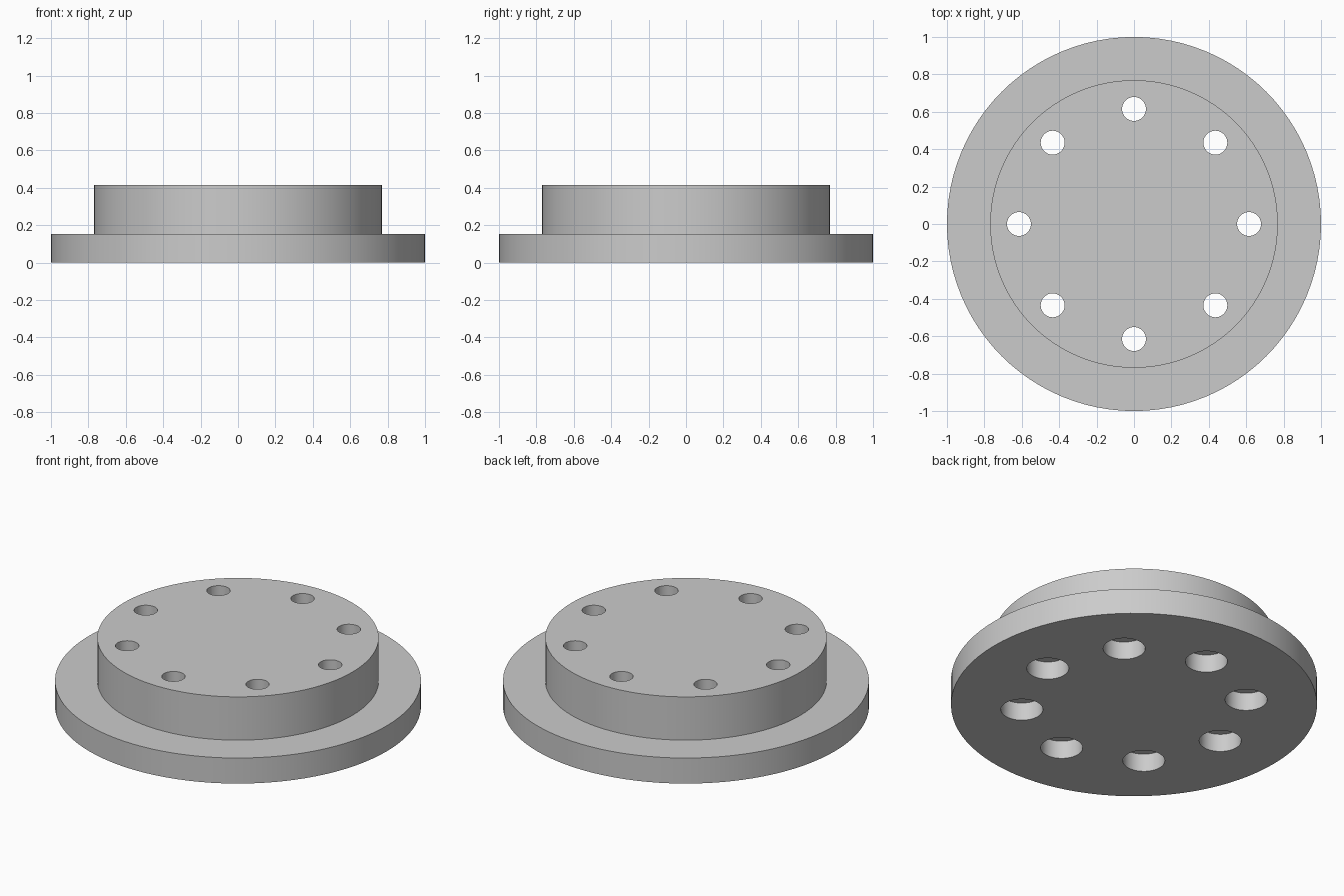
import bpy
import bmesh
import math

cube = bpy.data.objects.get("Cube")
if cube:
    bpy.data.objects.remove(cube, do_unlink=True)

FLANGE_R, FLANGE_TOP = 1.0, 0.154
HUB_R, HUB_TOP = 0.769, 0.415
BOLT_CIRCLE, BOLT_COUNT = 0.615, 8
HOLE_R, BORE_R, BORE_DEPTH = 0.064, 0.115, 0.108

grey = bpy.data.materials.new("plain grey metal")
grey.use_nodes = True
colour = (0.6, 0.6, 0.6, 1)
grey.diffuse_color = colour
grey.node_tree.nodes["Principled BSDF"].inputs["Base Color"].default_value = colour


def add_turned(bm, profile, segments, cx=0, cy=0):
    """Revolve (radius, height) points into a closed solid with flat end caps."""
    rings = []
    for r, z in profile:
        angles = [2 * math.pi * i / segments for i in range(segments)]
        rings.append([bm.verts.new((cx + r * math.cos(a), cy + r * math.sin(a), z))
                      for a in angles])
    for low, high in zip(rings, rings[1:]):
        for i in range(segments):
            j = (i + 1) % segments
            bm.faces.new((low[i], low[j], high[j], high[i]))
    bm.faces.new(rings[0][::-1])
    bm.faces.new(rings[-1])


def make_object(name, bm):
    bmesh.ops.recalc_face_normals(bm, faces=bm.faces)
    mesh = bpy.data.meshes.new(name)
    bm.to_mesh(mesh)
    bm.free()
    mesh.materials.append(grey)
    obj = bpy.data.objects.new(name, mesh)
    bpy.context.collection.objects.link(obj)
    return obj


# Flange with raised hub
bm = bmesh.new()
add_turned(bm, [(FLANGE_R, 0), (FLANGE_R, FLANGE_TOP),
                (HUB_R, FLANGE_TOP), (HUB_R, HUB_TOP)], 96)
flange = make_object("stepped_flange", bm)

# Bolt holes, counterbored from below
bm = bmesh.new()
for k in range(BOLT_COUNT):
    a = 2 * math.pi * k / BOLT_COUNT
    add_turned(bm, [(BORE_R, -0.1), (BORE_R, BORE_DEPTH),
                    (HOLE_R, BORE_DEPTH), (HOLE_R, HUB_TOP + 0.1)], 48,
               BOLT_CIRCLE * math.cos(a), BOLT_CIRCLE * math.sin(a))
cutter = make_object("bolt_hole_cutter", bm)
cutter.hide_render = True

cut = flange.modifiers.new("bolt holes", "BOOLEAN")
cut.operation = "DIFFERENCE"
cut.solver = "EXACT"
cut.object = cutter

bpy.ops.object.select_all(action="DESELECT")
flange.select_set(True)
bpy.context.view_layer.objects.active = flange
bpy.ops.object.modifier_apply(modifier=cut.name)
bpy.data.objects.remove(cutter, do_unlink=True)
bpy.ops.object.shade_smooth_by_angle(angle=math.radians(30))
